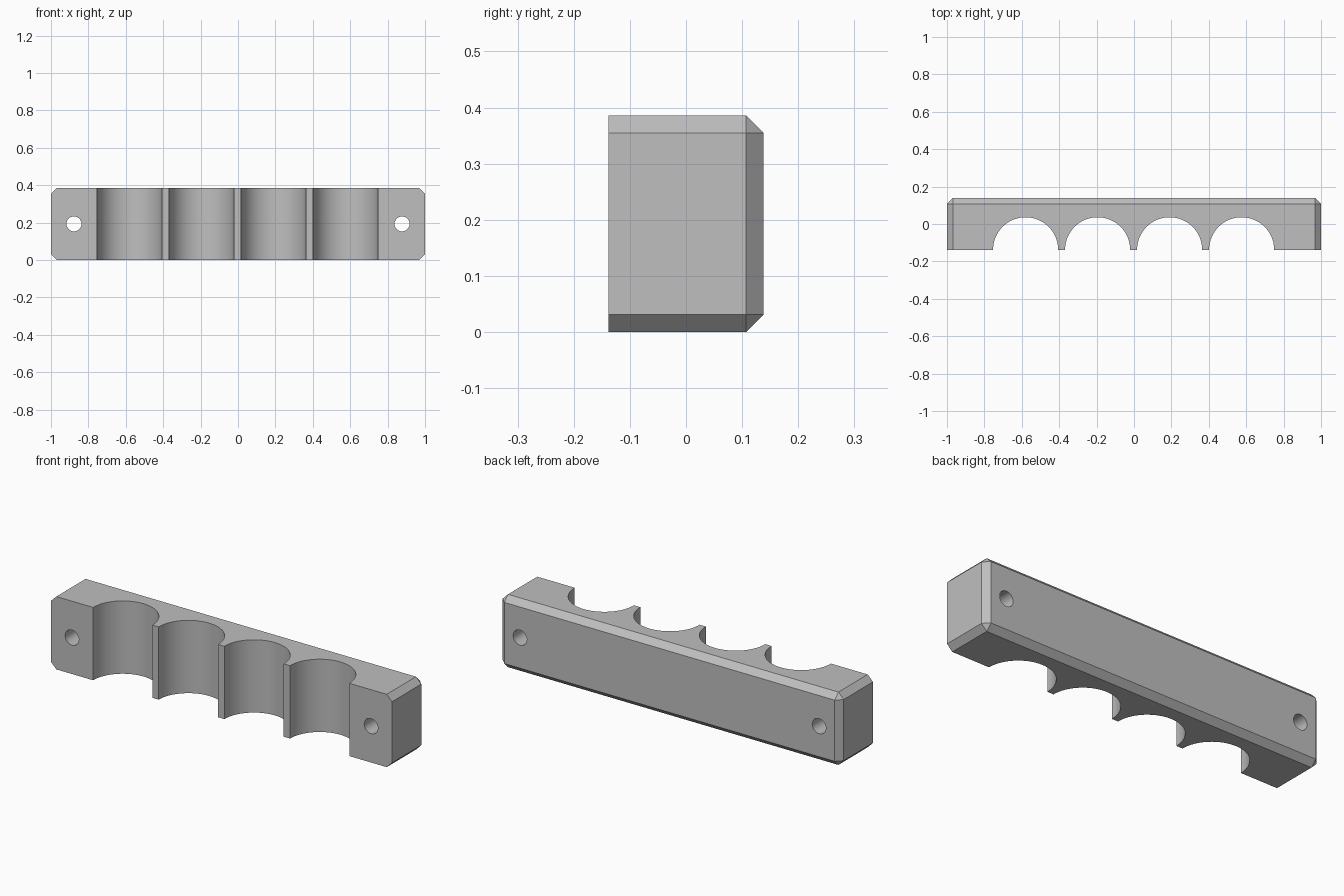
import bpy
import bmesh
from math import radians

LENGTH, DEPTH, HEIGHT = 2.0, 0.276, 0.386
CHAMFER = 0.031

default = bpy.data.objects.get("Cube")
if default:
    bpy.data.objects.remove(default, do_unlink=True)

# Plain grey material
grey = bpy.data.materials.new("light grey")
grey.use_nodes = True
colour = (0.52, 0.52, 0.52, 1)
grey.diffuse_color = colour
grey.node_tree.nodes["Principled BSDF"].inputs["Base Color"].default_value = colour

# Block with every edge chamfered except the front rim
bpy.ops.mesh.primitive_cube_add(size=1, location=(0, 0, HEIGHT / 2))
block = bpy.context.object
block.name = "holder_block"
block.scale = (LENGTH, DEPTH, HEIGHT)
bpy.ops.object.transform_apply(location=True, scale=True)
block.data.materials.append(grey)

bm = bmesh.new()
bm.from_mesh(block.data)
front = -DEPTH / 2 + 0.001
edges = [e for e in bm.edges if any(v.co.y > front for v in e.verts)]
# The long top and bottom edges, back uprights and end edges share one chamfer
bmesh.ops.bevel(bm, geom=edges, offset=CHAMFER, offset_type='OFFSET',
                segments=1, affect='EDGES', clamp_overlap=True)
bm.to_mesh(block.data)
bm.free()


def cut_cylinder(name, radius, location, rotation=(0, 0, 0)):
    """Cut a long cylinder out of the block."""
    bpy.ops.mesh.primitive_cylinder_add(vertices=64, radius=radius, depth=1.2,
                                        location=location, rotation=rotation)
    cutter = bpy.context.object
    cutter.name = name
    cutter.data.materials.append(grey)
    mod = block.modifiers.new(name, 'BOOLEAN')
    mod.operation = 'DIFFERENCE'
    mod.solver = 'EXACT'
    mod.object = cutter
    bpy.context.view_layer.objects.active = block
    bpy.ops.object.modifier_apply(modifier=name)
    bpy.data.objects.remove(cutter, do_unlink=True)


# Four half-round grooves along the front
for i in range(4):
    cut_cylinder("groove_cutter", 0.174,
                 (-0.002 + (i - 1.5) * 0.385, -DEPTH / 2, HEIGHT / 2))

# A screw hole through each end
for side in (-1, 1):
    cut_cylinder("screw_hole_cutter", 0.04,
                 (side * 0.877, 0, HEIGHT / 2), (radians(90), 0, 0))

# Smooth the round walls, keep the chamfers crisp
bpy.ops.object.select_all(action='DESELECT')
block.select_set(True)
bpy.context.view_layer.objects.active = block
bpy.ops.object.shade_smooth_by_angle(angle=radians(20))
